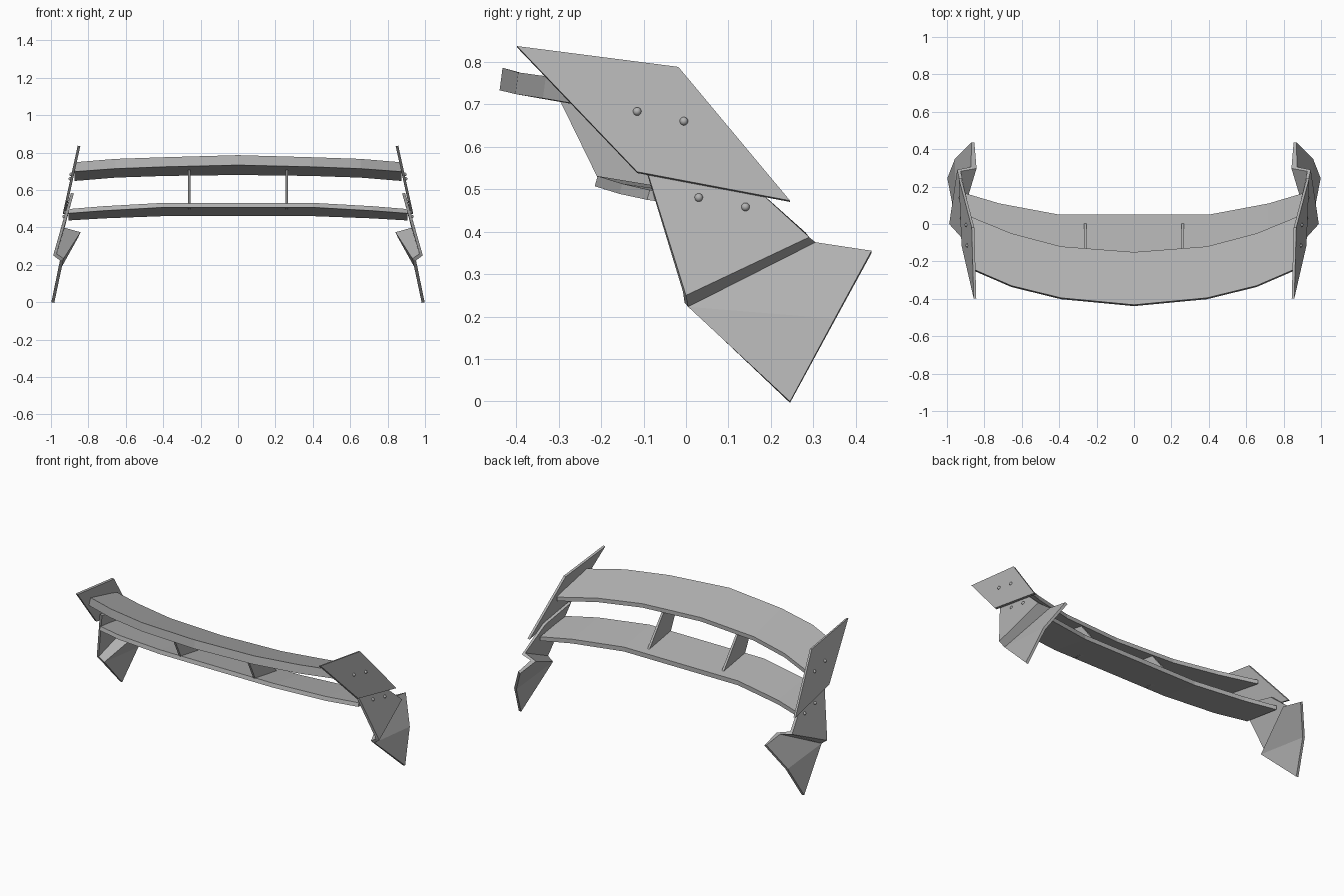
import bpy, bmesh, math
from mathutils import Vector

if "Cube" in bpy.data.objects:
    bpy.data.objects.remove(bpy.data.objects["Cube"])

grey = bpy.data.materials.new("satin grey")
grey.diffuse_color = (0.45, 0.45, 0.45, 1)
grey.use_nodes = True
grey.node_tree.nodes["Principled BSDF"].inputs["Base Color"].default_value = grey.diffuse_color


def make(name, verts, faces, fix_normals=True):
    bm = bmesh.new()
    vs = [bm.verts.new(v) for v in verts]
    for f in faces:
        bm.faces.new([vs[i] for i in f])
    if fix_normals:
        bmesh.ops.recalc_face_normals(bm, faces=bm.faces)
    me = bpy.data.meshes.new(name)
    bm.to_mesh(me)
    bm.free()
    ob = bpy.data.objects.new(name, me)
    bpy.context.collection.objects.link(ob)
    me.materials.append(grey)
    return ob


def mirror(ob):
    ob.modifiers.new("both sides", 'MIRROR').use_clip = False


def sheet(name, verts, faces, thickness):
    """Folded sheet on the right, thickened inwards and mirrored."""
    ob = make(name, verts, faces, False)
    s = ob.modifiers.new("thickness", 'SOLIDIFY')
    s.thickness = thickness
    s.offset = -1
    s.use_even_offset = True
    mirror(ob)


def wing(name, half):
    """Loft of stations: x, front y, front top z, front bottom z, rear y, rear top z, rear bottom z."""
    stations = [(-s[0],) + s[1:] for s in reversed(half) if s[0] > 0] + half
    verts, faces = [], []
    for x, yf, ft, fb, yr, rt, rb in stations:
        verts += [(x, yf - 0.007, fb), (x, yr, rb), (x, yr, rt), (x, yf, ft)]
    n = len(stations)
    for i in range(n - 1):
        for k in range(4):
            j = (k + 1) % 4
            faces.append((4 * i + k, 4 * i + j, 4 * i + 4 + j, 4 * i + 4 + k))
    faces += [(0, 1, 2, 3), tuple(4 * n - 4 + k for k in range(4))]
    make(name, verts, faces)


# Upper and lower wings
wing("upper_wing", [
    (0.00, -0.432, 0.786, 0.733, -0.150, 0.705, 0.680),
    (0.39, -0.395, 0.775, 0.724, -0.120, 0.700, 0.675),
    (0.655, -0.33, 0.766, 0.714, -0.050, 0.691, 0.666),
    (0.875, -0.235, 0.748, 0.698, 0.040, 0.673, 0.648)])
wing("lower_wing", [
    (0.40, -0.208, 0.531, 0.507, 0.050, 0.488, 0.460),
    (0.72, -0.150, 0.513, 0.489, 0.110, 0.475, 0.448),
    (0.905, -0.085, 0.498, 0.475, 0.165, 0.462, 0.437)])


# Upper end plates, leaning inwards towards the top
def plate_x(z):
    return 0.857 + (0.837 - z) * 0.22


outline = [(-0.398, 0.837), (-0.115, 0.541), (0.245, 0.473), (-0.018, 0.788)]
sheet("end_plate", [(plate_x(z), y, z) for y, z in outline], [(0, 1, 2, 3)], 0.014)

# Folded mounting brackets: upper panel, step, lower panel with a soft crease
sheet("mounting_bracket", [
    (0.893, -0.105, 0.585), (0.908, 0.13, 0.533),    # top edge
    (0.988, 0.0, 0.25), (0.945, 0.29, 0.387),        # above the step
    (0.952, 0.005, 0.223), (0.872, 0.305, 0.375),    # below the step
    (0.868, 0.437, 0.355), (0.957, 0.35, 0.195), (0.998, 0.245, 0.0)],
    [(2, 3, 1, 0), (4, 5, 3, 2), (4, 7, 6, 5), (4, 8, 7)], 0.016)

# Struts between the wings
side = [(-0.30, 0.715), (-0.195, 0.50), (0.02, 0.475), (-0.155, 0.695)]
strut = make("strut", [(x, y, z) for x in (0.253, 0.267) for y, z in side],
             [(0, 1, 2, 3), (4, 5, 6, 7)] + [(k, (k + 1) % 4, 4 + (k + 1) % 4, 4 + k) for k in range(4)])
mirror(strut)

# Domed bolts on the outer faces
bolts = [(plate_x(0.683), -0.115, 0.683), (plate_x(0.66), -0.005, 0.66),
         (0.922, 0.03, 0.48), (0.928, 0.14, 0.458)]
for i, p in enumerate(bolts):
    bm = bmesh.new()
    bmesh.ops.create_uvsphere(bm, u_segments=12, v_segments=8, radius=0.01)
    bmesh.ops.translate(bm, verts=bm.verts, vec=Vector(p))
    for f in bm.faces:
        f.smooth = True
    me = bpy.data.meshes.new("bolt")
    bm.to_mesh(me)
    bm.free()
    me.materials.append(grey)
    ob = bpy.data.objects.new("bolt_%d" % (i + 1), me)
    bpy.context.collection.objects.link(ob)
    mirror(ob)
